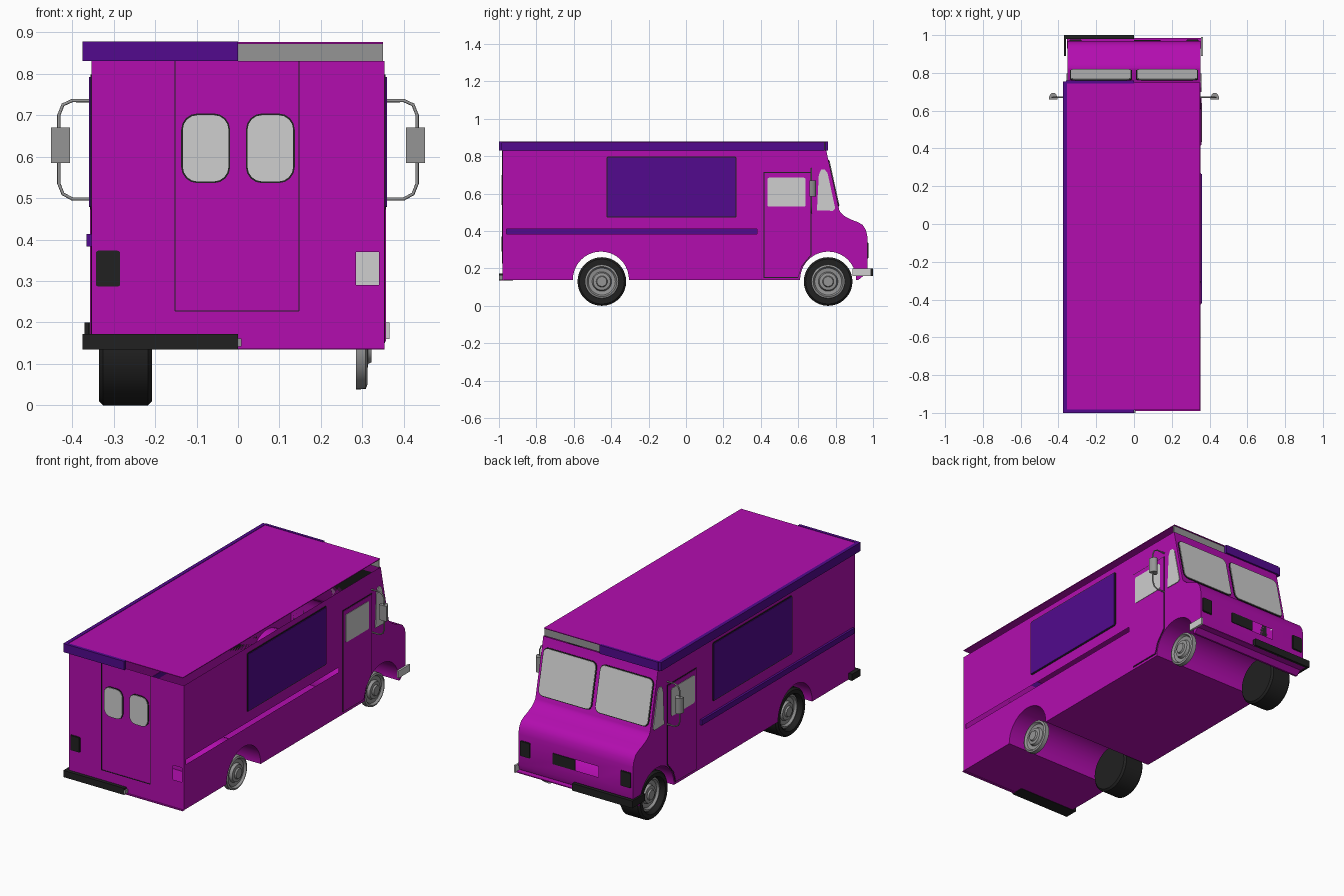
import bpy, bmesh, math
from mathutils import Vector

cube = bpy.data.objects.get("Cube")
if cube:
    bpy.data.objects.remove(cube)


def material(name, r, g, b):
    m = bpy.data.materials.new(name)
    m.use_nodes = True
    m.diffuse_color = (r, g, b, 1)
    m.node_tree.nodes["Principled BSDF"].inputs["Base Color"].default_value = (r, g, b, 1)
    return m


MAGENTA = material("magenta paint", .45, .004, .43)
PURPLE = material("purple trim", .085, .003, .27)
DARK = material("dark rubber", .015, .015, .015)
GRAY = material("gray metal", .3, .3, .3)
GLASS = material("pale glass", .62, .62, .62)
SIDE, NOSE, REAR, ROOF = .353, .97, -.98, .83


def finish(name, bm, mat, smooth=False):
    bmesh.ops.recalc_face_normals(bm, faces=bm.faces)
    mesh = bpy.data.meshes.new(name)
    bm.to_mesh(mesh)
    bm.free()
    mesh.materials.append(mat)
    ob = bpy.data.objects.new(name, mesh)
    bpy.context.collection.objects.link(ob)
    if smooth:
        bpy.ops.object.select_all(action='DESELECT')
        ob.select_set(True)
        bpy.context.view_layer.objects.active = ob
        bpy.ops.object.shade_smooth_by_angle(angle=math.radians(35))
    return ob


def prism(name, points, offset, mat, smooth=False):
    """Closed outline of 3D points, extruded along offset."""
    bm = bmesh.new()
    face = bm.faces.new([bm.verts.new(p) for p in points])
    new = bmesh.ops.extrude_face_region(bm, geom=[face])["geom"]
    bmesh.ops.translate(bm, vec=offset, verts=[g for g in new if isinstance(g, bmesh.types.BMVert)])
    return finish(name, bm, mat, smooth)


def box(name, x, y, z, mat):
    pts = [(x[0], y[0], z[0]), (x[1], y[0], z[0]), (x[1], y[1], z[0]), (x[0], y[1], z[0])]
    return prism(name, pts, (0, 0, z[1] - z[0]), mat)


def rounded(a0, a1, b0, b1, r):
    pts = []
    corners = [(a1 - r, b1 - r), (a0 + r, b1 - r), (a0 + r, b0 + r), (a1 - r, b0 + r)]
    for i, (a, b) in enumerate(corners):
        for k in range(5):
            t = (i + k / 4) * math.pi / 2
            pts.append((a + r * math.cos(t), b + r * math.sin(t)))
    return pts


def lathe(name, profile, center, side, mat):
    """Spin (radius, x) points about a crosswise axis."""
    bm = bmesh.new()
    verts = [bm.verts.new((side * x, 0, r)) for r, x in profile]
    edges = [bm.edges.new(pair) for pair in zip(verts, verts[1:])]
    bmesh.ops.spin(bm, geom=verts + edges, cent=(0, 0, 0), axis=(1, 0, 0),
                   angle=math.tau, steps=36, use_duplicate=False)
    bmesh.ops.remove_doubles(bm, verts=bm.verts, dist=1e-4)
    bmesh.ops.translate(bm, vec=center, verts=bm.verts)
    return finish(name, bm, mat, True)


# Surface mappings for flat plates
def on_side(s):
    return (lambda a, b: (s * SIDE, a, b)), Vector((s, 0, 0))


on_rear = (lambda a, b: (a, REAR, b)), Vector((0, -1, 0))
on_nose = (lambda a, b: (a, NOSE, b)), Vector((0, 1, 0))
on_screen = (lambda a, b: (a, .82 - .07 * (b - .51) / .32, b)), Vector((0, .98, .21))


def plate(name, outline, surface, mat, thick=.004):
    place, normal = surface
    return prism(name, [place(a, b) for a, b in outline], normal * thick, mat)


def framed(name, rect, r, surface, mat, edge=.006):
    a0, a1, b0, b1 = rect
    plate(name + "_frame", rounded(a0 - edge, a1 + edge, b0 - edge, b1 + edge, r + edge), surface, DARK, .003)
    plate(name, rounded(a0, a1, b0, b1, r), surface, mat, .006)


# Body shell: side profile with wheel tunnels and trim openings
profile = [(REAR, .137), (.92, .137), (.96, .17), (NOSE, .2), (NOSE, .37), (.962, .405), (.945, .432),
           (.92, .447), (.885, .46), (.85, .478), (.828, .497), (.82, .51), (.75, ROOF), (REAR, ROOF)]
body = prism("body", [(-SIDE, y, z) for y, z in profile], (2 * SIDE, 0, 0), MAGENTA)
openings = [((.34, .37), (-.96, .38), (.385, .412)),
            ((.285, .34), (-1, -.965), (.29, .37)),
            ((-.14, 0), (.95, 1), (.26, .32))]
cutters = [box("opening_cutter", *o, MAGENTA) for o in openings]
for y in (-.455, .76):
    ring = [(-.5, y + .15 * math.cos(i * math.tau / 40), .14 + .15 * math.sin(i * math.tau / 40))
            for i in range(40)]
    cutters.append(prism("arch_cutter", ring, (1, 0, 0), MAGENTA))
bpy.context.view_layer.objects.active = body
for c in cutters:
    c.hide_render = True
    mod = body.modifiers.new("cut", 'BOOLEAN')
    mod.operation, mod.solver, mod.object = 'DIFFERENCE', 'EXACT', c
    bpy.ops.object.modifier_apply(modifier=mod.name)
for c in cutters:
    bpy.data.objects.remove(c)
bm = bmesh.new()
bm.from_mesh(body.data)


def inside(face, o):
    return all(lo - .001 < v.co[i] < hi + .001 for v in face.verts for i, (lo, hi) in enumerate(o))


doomed = [f for f in bm.faces if (f.normal.z > .9 and f.calc_center_median().z > ROOF - .01)
          or any(inside(f, o) for o in openings)]
bmesh.ops.delete(bm, geom=doomed, context='FACES')
bm.to_mesh(body.data)
bm.free()
bpy.ops.object.select_all(action='DESELECT')
body.select_set(True)
bpy.ops.object.shade_smooth_by_angle(angle=math.radians(30))

# Roof sheet and its trim
box("roof", (-.365, .35), (-.985, .75), (.872, .876), MAGENTA)
box("roof_trim_side", (-.375, -.355), (-1, .755), (.83, .878), PURPLE)
box("roof_trim_rear", (-.36, 0), (-1, -.983), (.83, .878), PURPLE)
box("roof_trim_front", (-.36, 0), (.745, .76), (.83, .878), PURPLE)
box("roof_inner_panel", (0, .35), (.738, .744), (.83, .872), GRAY)
box("belt_rail", (-.365, -.35), (-.96, .38), (.383, .413), PURPLE)

# Sides: serving hatch, cab door, windows, mirrors
for s, label in ((1, "left"), (-1, "right")):
    surf = on_side(s)
    framed(label + "_serving_hatch", (-.42, .265, .478, .792), .004, surf, PURPLE)
    door = [(.415, .15), (.6, .15), (.62, .21), (.67, .27), (.67, .715), (.415, .715)]
    plate(label + "_door_gap", door, surf, DARK, .002)
    inner = [(.542 + (a - .542) * .97, .432 + (b - .432) * .984) for a, b in door]
    plate(label + "_door", inner, surf, MAGENTA, .004)
    framed(label + "_door_window", (.435, .64, .53, .685), .01, surf, GLASS, .004)
    quarter = [(.7, .51), (.785, .508), (.798, .52), (.757, .71), (.742, .728), (.722, .728), (.71, .7)]
    plate(label + "_quarter_window", quarter, surf, GLASS)

    curve = bpy.data.curves.new(label + "_mirror_arm", 'CURVE')
    curve.dimensions, curve.bevel_depth, curve.bevel_resolution = '3D', .004, 2
    path = [(.35, .735), (.4, .735), (.422, .725), (.432, .7), (.432, .535), (.422, .51), (.4, .498), (.35, .498)]
    spline = curve.splines.new('POLY')
    spline.points.add(len(path) - 1)
    for p, (x, z) in zip(spline.points, path):
        p.co = (s * x, .67, z, 1)
    curve.materials.append(GRAY)
    bpy.context.collection.objects.link(bpy.data.objects.new(label + "_mirror_arm", curve))
    arc = [(s * .428 + .023 * math.cos(i * math.pi / 8), .66 + .035 * math.sin(i * math.pi / 8), .585)
           for i in range(9)]
    prism(label + "_mirror", arc, (0, 0, .085), GRAY, True)

    # Rear windows, windshield panes and headlights
    lo, hi = sorted((s * .023, s * .133))
    framed(label + "_rear_window", (lo, hi, .54, .7), .035, on_rear, GLASS, .004)
    lo, hi = sorted((s * .015, s * .335))
    framed(label + "_windshield", (lo, hi, .535, .775), .025, on_screen, GLASS, .005)
    lo, hi = sorted((s * .28, s * .338))
    framed(label + "_headlight", (lo, hi, .255, .335), .004, on_nose, DARK, .003)

    # Wheels
    for y, end in ((-.45, "rear"), (.76, "front")):
        rim = [(.092, .285), (.09, .308), (.08, .312), (.072, .3), (.052, .297), (.046, .312),
               (.03, .314), (.026, .322), (0, .322)]
        lathe(f"{label}_{end}_rim", rim, (0, y, .13), s, GRAY)
        if s < 0:
            tyre = [(.09, .295), (.092, .325), (.1, .335), (.12, .335), (.13, .325), (.13, .217),
                    (.12, .207), (0, .207)]
            lathe(f"{label}_{end}_tyre", tyre, (0, y, .13), s, DARK)

# Rear door seams and lamp
for x in (-.152, .147):
    box("rear_door_seam", (x - .0015, x + .0015), (REAR - .003, REAR), (.228, ROOF), DARK)
box("rear_door_sill", (-.152, .147), (REAR - .003, REAR), (.226, .229), DARK)
framed("tail_lamp", (-.34, -.287, .29, .37), .003, on_rear, DARK, .003)
box("headlight_back", (.28, .34), (.955, .96), (.285, .375), GLASS)
plate("grille", rounded(0, .14, .26, .32, .004), on_nose, DARK)

# Bumpers
box("rear_bumper", (-.375, 0), (-1, -.925), (.135, .172), DARK)
box("rear_bumper_shelf", (0, .353), (-.99, -.975), (.135, .139), MAGENTA)
box("rear_bumper_joint", (-.008, .008), (-1, -.98), (.142, .162), GRAY)
box("front_bumper", (-.37, 0), (.98, 1), (.16, .2), DARK)
box("front_bumper_end", (-.37, -.36), (.89, .99), (.16, .2), DARK)
box("front_bumper_shelf", (-.355, .355), (.93, .985), (.16, .165), MAGENTA)
box("front_bumper_bracket", (.355, .365), (.89, .99), (.16, .2), GLASS)
